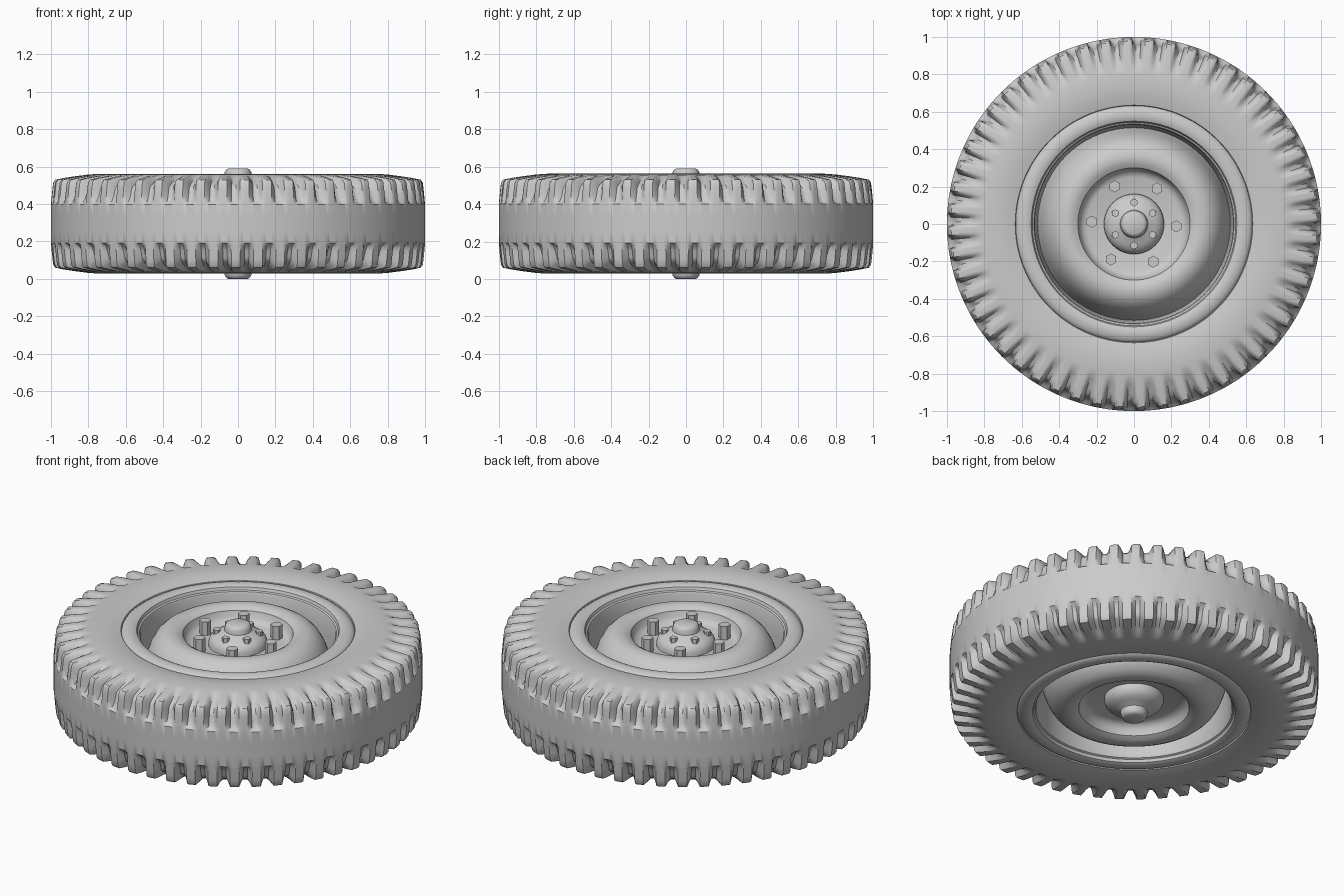
import bpy, bmesh, math

if "Cube" in bpy.data.objects:
    bpy.data.objects.remove(bpy.data.objects["Cube"])

MID = 0.295  # height of the wheel's middle plane

grey = bpy.data.materials.new("plain grey")
grey.diffuse_color = (0.6, 0.6, 0.6, 1)
grey.use_nodes = True
grey.node_tree.nodes["Principled BSDF"].inputs["Base Color"].default_value = grey.diffuse_color


def finish(name, bm, angle=35):
    bmesh.ops.remove_doubles(bm, verts=bm.verts, dist=1e-5)
    bmesh.ops.recalc_face_normals(bm, faces=bm.faces)
    for f in bm.faces:
        f.smooth = True
    for e in bm.edges:
        e.smooth = e.calc_face_angle(0) < math.radians(angle)
    me = bpy.data.meshes.new(name)
    bm.to_mesh(me)
    bm.free()
    me.materials.append(grey)
    ob = bpy.data.objects.new(name, me)
    bpy.context.collection.objects.link(ob)
    return ob


def flipped(half):
    return [(r, -h) for r, h in reversed(half)]


def mirrored(half):
    """Profile from the top half, continued to the bottom half."""
    return half + flipped(half)


def lathe(name, rings, closed, angle=35):
    """rings: one list of (radius, height) per angular step."""
    bm = bmesh.new()
    n, m = len(rings), len(rings[0])
    vs = []
    for i, prof in enumerate(rings):
        a = 2 * math.pi * i / n
        vs.append([bm.verts.new((r * math.cos(a), r * math.sin(a), MID + h)) for r, h in prof])
    for i in range(n):
        p, q = vs[i], vs[(i + 1) % n]
        for j in range(m if closed else m - 1):
            k = (j + 1) % m
            bm.faces.new((p[j], q[j], q[k], p[k]))
    return finish(name, bm, angle)


# tyre: blend between a lug profile and a groove profile around the circle
lug = [(0.63, 0.235), (0.635, 0.25), (0.68, 0.261), (0.74, 0.267), (0.80, 0.263), (0.83, 0.259),
       (0.87, 0.254), (0.93, 0.245), (0.978, 0.235), (0.988, 0.22), (0.992, 0.19),
       (0.996, 0.15), (0.999, 0.115), (1.0, 0.104), (1.0, 0.04)]
groove = lug[:6] + [(0.858, 0.242), (0.90, 0.223), (0.934, 0.205), (0.948, 0.193), (0.955, 0.175),
                    (0.964, 0.145), (0.977, 0.120), (1.0, 0.104), (1.0, 0.04)]
LUGS, STEPS = 52, 10


def half_tyre(i, phase):
    t = (i / STEPS - phase) % 1.0
    d = min(t, 1 - t)                                # distance from the lug centre
    w = min(1, max(0, (d - 0.21) / 0.16))            # groove depth
    return [(a[0] + (b[0] - a[0]) * w, a[1] + (b[1] - a[1]) * w) for a, b in zip(lug, groove)]


rings = [half_tyre(i, 0.33) + flipped(half_tyre(i, 0.9)) for i in range(LUGS * STEPS)]
lathe("tyre", rings, True, 40)

# rim with a broad flange, a small step and an inner barrel
rim = mirrored([(0.64, 0.225), (0.63, 0.245), (0.615, 0.255), (0.59, 0.261), (0.565, 0.259),
                (0.55, 0.252), (0.544, 0.236), (0.535, 0.231), (0.53, 0.22), (0.525, 0.12),
                (0.515, 0.03)])
lathe("rim", [rim] * 72, True)

# bulged wheel disc with a recessed centre
disc = mirrored([(0, 0.165), (0.25, 0.165), (0.275, 0.175), (0.29, 0.195), (0.30, 0.228),
                 (0.325, 0.243), (0.355, 0.249), (0.39, 0.243), (0.42, 0.227), (0.45, 0.198),
                 (0.475, 0.155), (0.495, 0.10), (0.51, 0.04), (0.52, 0.01)])
lathe("wheel_disc", [disc] * 72, False, 32)

# hub with a round cap on each side
hub = mirrored([(0, 0.295), (0.052, 0.295), (0.064, 0.288), (0.071, 0.275), (0.074, 0.252),
                (0.085, 0.245), (0.11, 0.236), (0.135, 0.223), (0.152, 0.206), (0.16, 0.185),
                (0.162, 0.15)])
lathe("hub", [hub] * 48, False)


def bolts(name, circle, radius, low, high, start):
    """Ring of six hexagonal bolts on the top side."""
    bm = bmesh.new()
    for k in range(6):
        a = math.radians(start + 60 * k)
        made = bmesh.ops.create_cone(bm, cap_ends=True, segments=6, radius1=radius,
                                     radius2=radius, depth=high - low)
        bmesh.ops.translate(bm, verts=made["verts"],
                            vec=(circle * math.cos(a), circle * math.sin(a),
                                 MID + (low + high) / 2))
    finish(name, bm, 30)


bolts("wheel_nuts", 0.226, 0.032, 0.15, 0.245, -3)
bolts("hub_bolts", 0.115, 0.021, 0.20, 0.251, 30)
